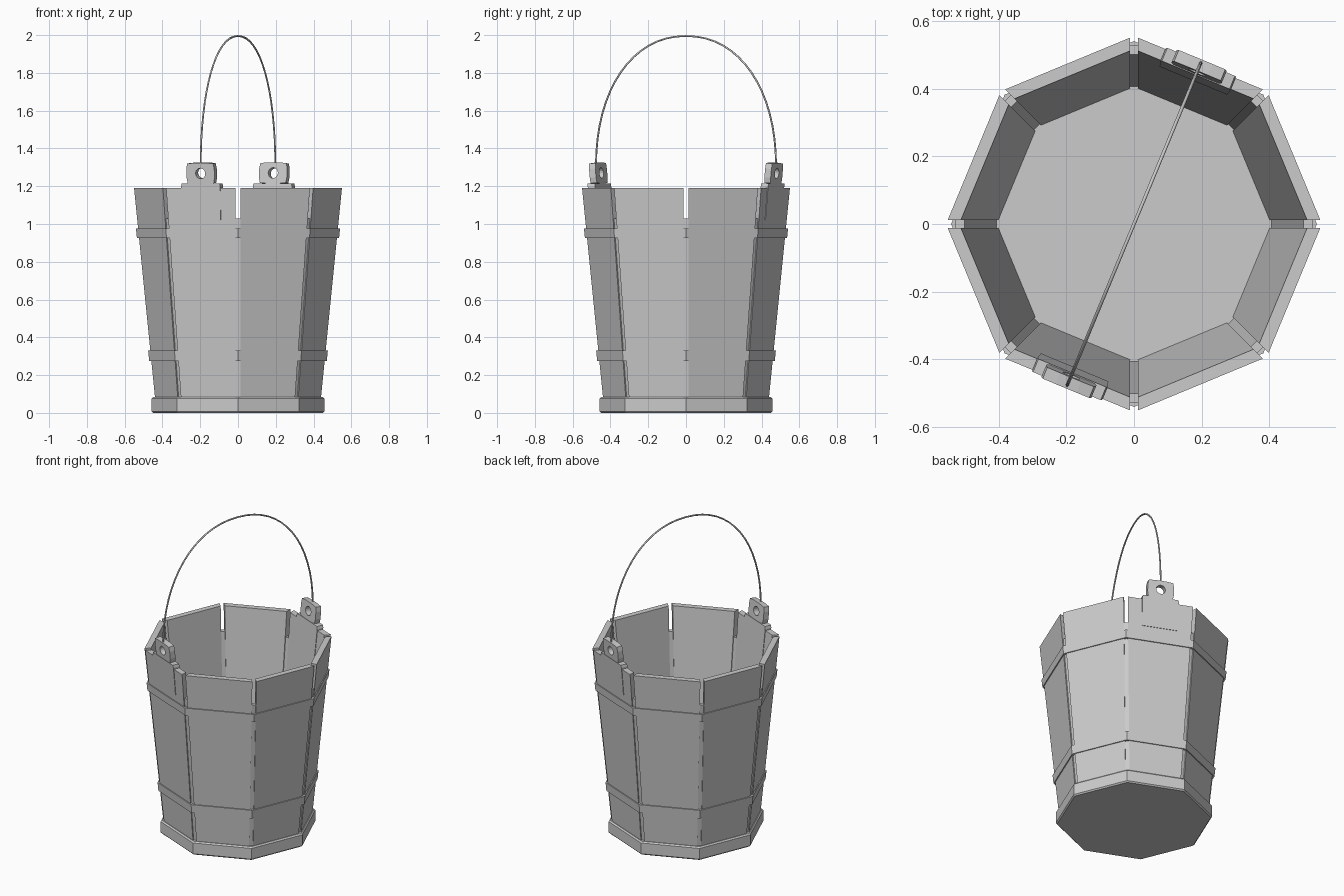
import bpy, bmesh, math
from mathutils import Matrix, Vector

cube = bpy.data.objects.get("Cube")
if cube:
    bpy.data.objects.remove(cube)

SIDES = 8
STEP = math.tau / SIDES
TAN, COS = math.tan(STEP / 2), math.cos(STEP / 2)
RIM, SLOPE, THICK = 1.19, 0.0925, 0.036

grey = bpy.data.materials.new("grey")
grey.use_nodes = True
colour = (0.6, 0.6, 0.6, 1)
grey.diffuse_color = colour
grey.node_tree.nodes["Principled BSDF"].inputs["Base Color"].default_value = colour


def outer(z):
    """Distance from the axis to the outer face of a stave at height z."""
    return 0.513 - SLOPE * (RIM - z)


def finish(name, bm):
    bmesh.ops.recalc_face_normals(bm, faces=bm.faces)
    mesh = bpy.data.meshes.new(name)
    bm.to_mesh(mesh)
    bm.free()
    mesh.materials.append(grey)
    obj = bpy.data.objects.new(name, mesh)
    bpy.context.collection.objects.link(obj)
    return obj


def loft(bm, rings, closed=False):
    """Skin equal point rings; cap the ends or join last to first."""
    rows = [[bm.verts.new(p) for p in ring] for ring in rings]
    n = len(rows[0])
    pairs = list(zip(rows, rows[1:] + rows[:1])) if closed else list(zip(rows, rows[1:]))
    for a, b in pairs:
        for i in range(n):
            j = (i + 1) % n
            bm.faces.new((a[i], a[j], b[j], b[i]))
    if not closed:
        bm.faces.new(rows[0])
        bm.faces.new(rows[-1])


def slab(name, angle, levels):
    """Slanted block; each level is (z, inner, outer, inner half width, outer half width)."""
    bm = bmesh.new()
    turn = Matrix.Rotation(angle, 3, 'Z')
    loft(bm, [[turn @ Vector(p) for p in
               ((r0, -w0, z), (r1, -w1, z), (r1, w1, z), (r0, w0, z))]
              for z, r0, r1, w0, w1 in levels])
    return finish(name, bm)


def octagon(r, z):
    return [(r * math.cos(i * STEP), r * math.sin(i * STEP), z) for i in range(SIDES)]


# Base with softened edges
bm = bmesh.new()
loft(bm, [octagon(0.449, 0), octagon(0.457, 0.008),
          octagon(0.457, 0.077), octagon(0.449, 0.085)])
finish("base", bm)

# Staves with narrow gaps, and filler strips behind the gaps
for k in range(SIDES):
    levels = []
    for z in (0.06, RIM):
        r1 = outer(z)
        r0 = r1 - THICK
        levels.append((z, r0, r1, r0 * TAN - 0.013, r1 * TAN - 0.013))
    slab(f"stave_{k + 1}", (k + 0.5) * STEP, levels)
    levels = [(z, (outer(z) - THICK) / COS, outer(z) / COS - 0.012, 0.014, 0.014)
              for z in (0.06, 1.03)]
    slab(f"filler_strip_{k + 1}", k * STEP, levels)

# Hoops
for name, low, high in (("lower_hoop", 0.275, 0.33), ("upper_hoop", 0.925, 0.975)):
    bm = bmesh.new()
    loft(bm, [octagon((outer(z) + off) / COS, z) for z, off in
              ((low, -0.008), (low, 0.006), (high, 0.006), (high, -0.008))], closed=True)
    finish(name, bm)

# Handle brackets: a saddle over the stave and a pierced tab above it
for side, angle in (("back", 1.5 * STEP), ("front", 5.5 * STEP)):
    slab(side + "_saddle", angle,
         [(z, outer(z) - THICK - 0.003, outer(z) + 0.003, w, w)
          for z, w in ((1.02, 0.108), (1.2, 0.112), (1.215, 0.108))])
    rect, hole = [], []
    for i in range(16):
        t = math.tau * i / 16
        c, s = math.cos(t), math.sin(t)
        fit = (0.93 if i % 4 == 2 else 1) / max(abs(c), abs(s))
        rect.append((c * fit * 0.08, s * fit * 0.056))
        hole.append((c * 0.028, s * 0.028))
    place = (Matrix.Rotation(angle, 4, 'Z')
             @ Matrix.Translation((outer(1.27) - THICK / 2, 0, 1.269))
             @ Matrix.Rotation(math.atan(SLOPE), 4, 'Y'))
    bm = bmesh.new()
    loft(bm, [[place @ Vector((d, u, v)) for u, v in ring] for ring, d in
              ((hole, -0.018), (rect, -0.018), (rect, 0.018), (hole, 0.018))], closed=True)
    finish(side + "_tab", bm)

# Wire handle arching between the tabs
curve = bpy.data.curves.new("wire_handle", 'CURVE')
curve.dimensions = '3D'
curve.bevel_depth = 0.005
curve.bevel_resolution = 1
curve.use_fill_caps = True
spline = curve.splines.new('POLY')
COUNT = 33
spline.points.add(COUNT - 1)
for i, point in enumerate(spline.points):
    t = math.pi * i / (COUNT - 1)
    c, s = math.cos(t), math.sin(t)
    r = math.copysign(abs(c) ** 0.93, c) * 0.516
    point.co = (r * math.cos(1.5 * STEP), r * math.sin(1.5 * STEP),
                1.3 + 0.695 * max(s, 0) ** 0.93, 1)
curve.materials.append(grey)
handle = bpy.data.objects.new("wire_handle", curve)
bpy.context.collection.objects.link(handle)
